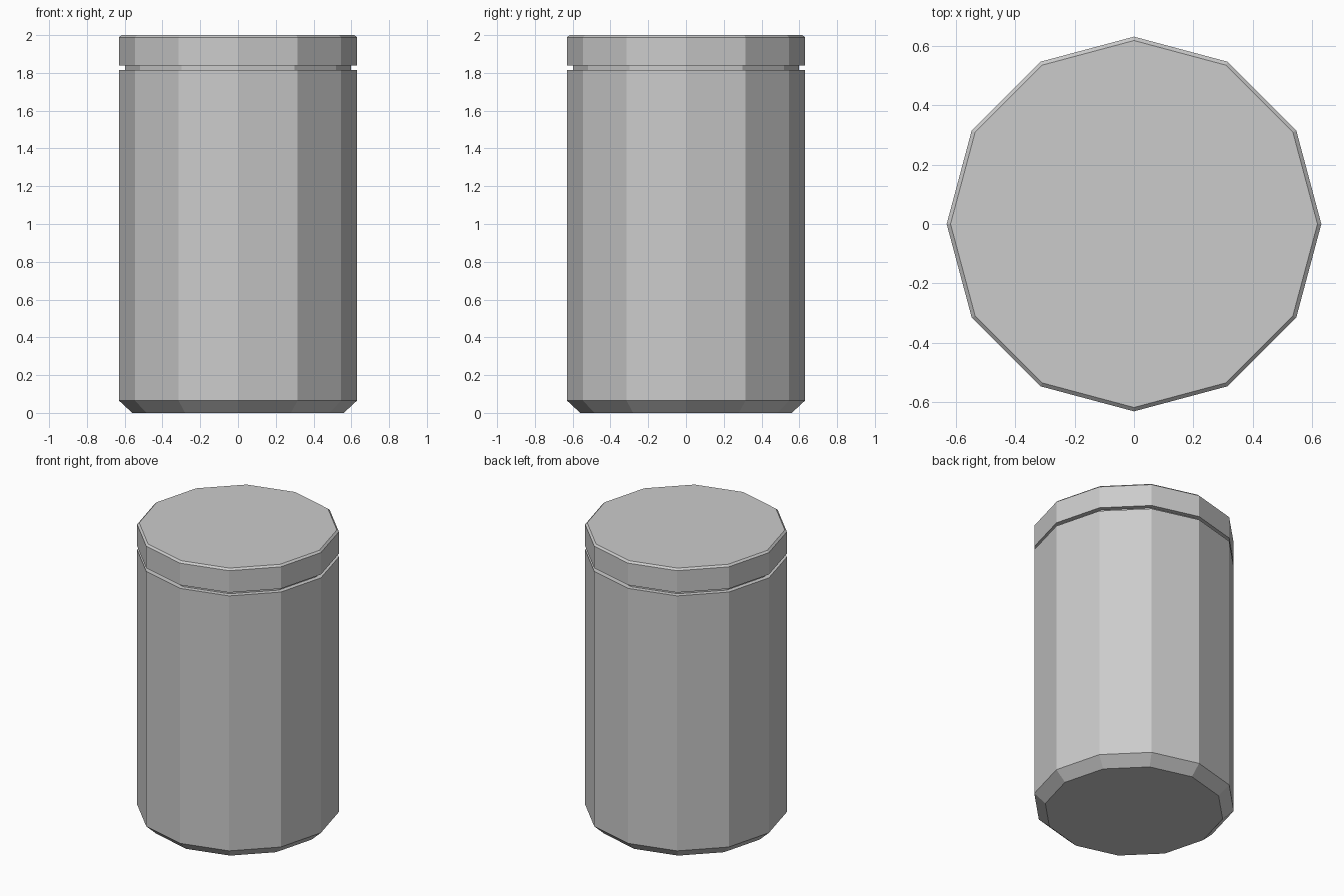
import bpy
import bmesh
from math import cos, sin, tau

cube = bpy.data.objects.get("Cube")
if cube:
    bpy.data.objects.remove(cube, do_unlink=True)

SIDES = 12

grey = bpy.data.materials.new("plain grey")
grey.use_nodes = True
color = (0.6, 0.6, 0.6, 1)
grey.diffuse_color = color
grey.node_tree.nodes["Principled BSDF"].inputs["Base Color"].default_value = color


def turned_part(name, profile):
    """Flat-sided solid turned from (radius, height) points, bottom to top."""
    bm = bmesh.new()
    rings = [[bm.verts.new((r * cos(tau * i / SIDES), r * sin(tau * i / SIDES), z))
              for i in range(SIDES)] for r, z in profile]
    for low, high in zip(rings, rings[1:]):
        for i in range(SIDES):
            j = (i + 1) % SIDES
            bm.faces.new((low[i], low[j], high[j], high[i]))
    bm.faces.new(rings[0][::-1])
    bm.faces.new(rings[-1])
    mesh = bpy.data.meshes.new(name)
    bm.to_mesh(mesh)
    bm.free()
    mesh.materials.append(grey)
    obj = bpy.data.objects.new(name, mesh)
    bpy.context.collection.objects.link(obj)
    return obj


# Canister: chamfered foot, straight wall, groove under the lid, lid with a fine chamfer
turned_part("canister", [
    (0.56, 0), (0.63, 0.065),
    (0.63, 1.815), (0.598, 1.815),
    (0.598, 1.838), (0.63, 1.838),
    (0.63, 1.988), (0.617, 2.0),
])
